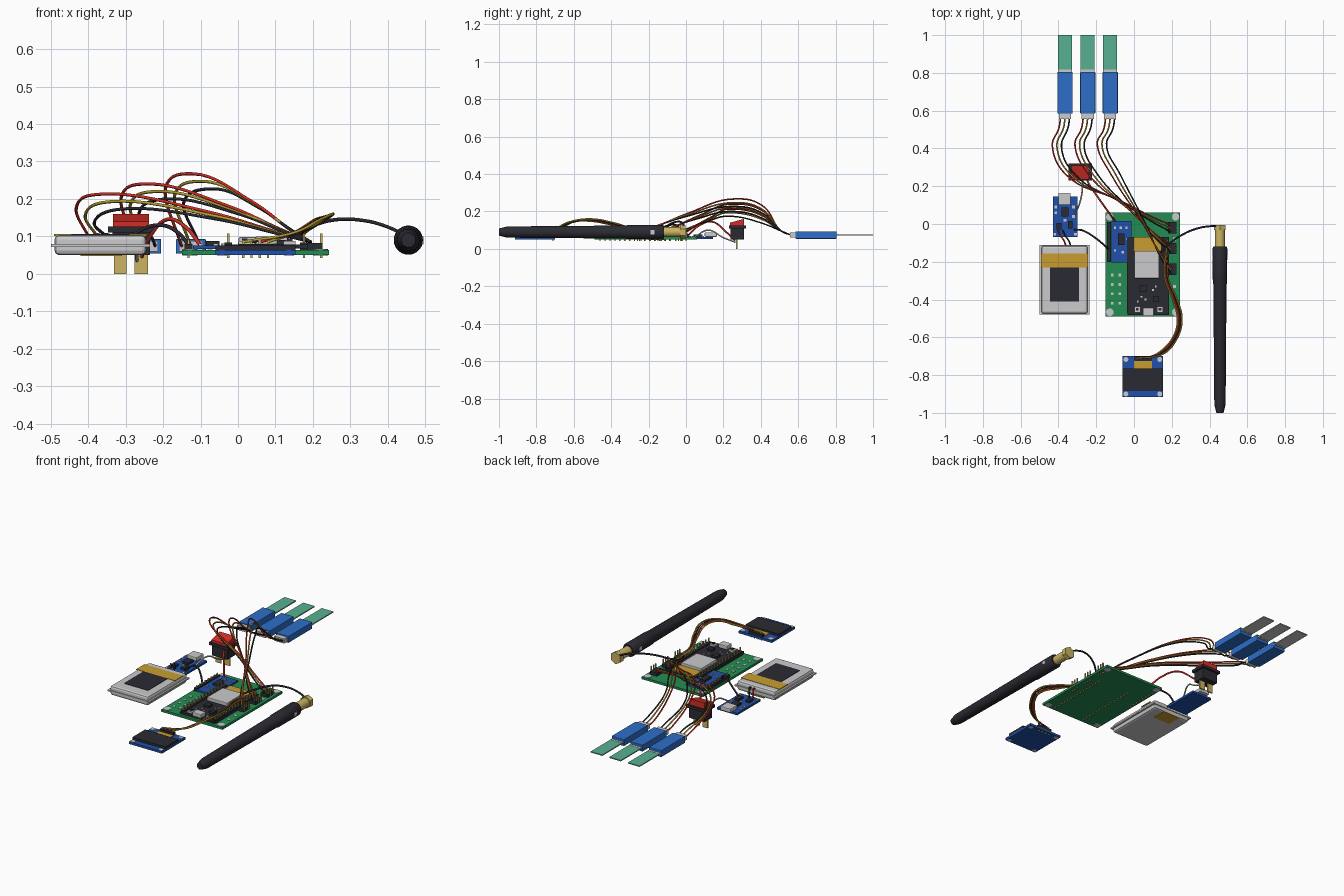
import bpy, bmesh, math
from mathutils import Matrix, Vector


def mat(name, r, g, b):
    m = bpy.data.materials.new(name)
    lin = [((c / 255 + 0.055) / 1.055) ** 2.4 for c in (r, g, b)]
    m.diffuse_color = (*lin, 1)
    return m


GREEN = mat("board green", 36, 140, 82)
NAVY = mat("board blue", 32, 80, 168)
BLUE = mat("sensor blue", 45, 110, 200)
TEAL = mat("strip teal", 88, 176, 146)
DARK = mat("charcoal", 42, 42, 50)
SILVER = mat("silver", 203, 203, 205)
TAPE = mat("tape gold", 200, 158, 48)
BRASS = mat("brass", 203, 180, 98)
RED = mat("red", 210, 45, 38)
OLIVE = mat("wire yellow", 182, 160, 48)


def finish(name, bm, m, bevel=0, smooth=False):
    bmesh.ops.recalc_face_normals(bm, faces=bm.faces)
    me = bpy.data.meshes.new(name)
    bm.to_mesh(me)
    bm.free()
    me.materials.append(m)
    ob = bpy.data.objects.new(name, me)
    bpy.context.collection.objects.link(ob)
    if bevel:
        b = ob.modifiers.new("bevel", "BEVEL")
        b.width, b.segments = bevel, 2
    if smooth:
        bpy.ops.object.select_all(action="DESELECT")
        ob.select_set(True)
        bpy.context.view_layer.objects.active = ob
        bpy.ops.object.shade_smooth_by_angle(angle=math.radians(35))
    return ob


def boxes(name, m, *bounds, bevel=0):
    """One object of boxes, each (x0, x1, y0, y1, z0, z1)."""
    bm = bmesh.new()
    for x0, x1, y0, y1, z0, z1 in bounds:
        mx = Matrix.Translation(((x0 + x1) / 2, (y0 + y1) / 2, (z0 + z1) / 2))
        bmesh.ops.create_cube(bm, size=1, matrix=mx @ Matrix.Diagonal((x1 - x0, y1 - y0, z1 - z0, 1)))
    return finish(name, bm, m, bevel)


def posts(pts, r, z0, z1):
    return [(x - r, x + r, y - r, y + r, z0, z1) for x, y in pts]


def discs(name, m, pts, r, z0, z1):
    bm = bmesh.new()
    for x, y in pts:
        bmesh.ops.create_cone(bm, cap_ends=True, segments=16, radius1=r, radius2=r, depth=z1 - z0,
                              matrix=Matrix.Translation((x, y, (z0 + z1) / 2)))
    return finish(name, bm, m, smooth=True)


def lathe_y(name, m, x, z, profile, n, smooth=True):
    """Closed turned solid along y from (y, radius) pairs."""
    bm = bmesh.new()
    rings = [[bm.verts.new((x + r * math.sin(2 * math.pi * k / n), y, z + r * math.cos(2 * math.pi * k / n)))
              for k in range(n)] for y, r in profile]
    for a, b in zip(rings, rings[1:]):
        for k in range(n):
            bm.faces.new((a[k], a[(k + 1) % n], b[(k + 1) % n], b[k]))
    bm.faces.new(rings[0])
    bm.faces.new(rings[-1])
    return finish(name, bm, m, smooth=smooth)


def wire(name, m, pts, r=0.0042):
    cu = bpy.data.curves.new(name, "CURVE")
    cu.dimensions = "3D"
    cu.bevel_depth, cu.bevel_resolution, cu.resolution_u = r, 1, 8
    cu.use_fill_caps = True
    sp = cu.splines.new("BEZIER")
    sp.bezier_points.add(len(pts) - 1)
    for p, co in zip(sp.bezier_points, pts):
        p.co = co
        p.handle_left_type = p.handle_right_type = "AUTO"
    cu.materials.append(m)
    bpy.context.collection.objects.link(bpy.data.objects.new(name, cu))


# Battery pouch with edge seam, tape and label
boxes("battery_body", SILVER, (-0.49, -0.245, -0.475, -0.115, 0.05, 0.104), bevel=0.012)
boxes("battery_seam", SILVER, (-0.50, -0.235, -0.48, -0.11, 0.072, 0.08))
boxes("battery_tape", TAPE, (-0.492, -0.243, -0.23, -0.155, 0.101, 0.106), (-0.42, -0.31, -0.2, -0.114, 0.048, 0.052))
boxes("battery_label", DARK, (-0.445, -0.29, -0.41, -0.23, 0.101, 0.106))

# Charging board
boxes("charger_board", NAVY, (-0.43, -0.30, -0.07, 0.145, 0.052, 0.064))
boxes("charger_socket", SILVER, (-0.40, -0.335, 0.10, 0.165, 0.064, 0.088), bevel=0.005)
boxes("charger_chips", DARK, (-0.385, -0.348, 0.04, 0.088, 0.064, 0.077), (-0.35, -0.325, -0.025, 0.015, 0.064, 0.075),
      (-0.41, -0.385, -0.03, 0.005, 0.064, 0.075))
boxes("charger_parts", SILVER, *posts([(-0.415, 0.06), (-0.415, 0.09), (-0.32, 0.04), (-0.32, 0.09),
      (-0.42, -0.055), (-0.31, -0.055), (-0.365, 0.02)], 0.007, 0.064, 0.069))

# Rocker switch
boxes("switch_body", DARK, (-0.335, -0.235, 0.238, 0.31, 0.05, 0.112), (-0.347, -0.223, 0.23, 0.32, 0.11, 0.126))
bm = bmesh.new()
bmesh.ops.create_cube(bm, size=1, matrix=Matrix.Translation((-0.286, 0.272, 0.142)) @ Matrix.Diagonal((0.096, 0.075, 0.036, 1)))
for v in bm.verts:
    if v.co.z > 0.142 and v.co.y < 0.27:
        v.co.z -= 0.02
finish("switch_rocker", bm, RED)
boxes("switch_prongs", BRASS, (-0.331, -0.298, 0.268, 0.276, 0.0, 0.052), (-0.276, -0.24, 0.268, 0.276, 0.0, 0.052))

# Three moisture style probes with ribbon ends and three wires each
for i, cx in enumerate((-0.365, -0.245, -0.126)):
    boxes("probe_case", BLUE, (cx - 0.04, cx + 0.04, 0.585, 0.805, 0.054, 0.093), bevel=0.003)
    boxes("probe_connector", SILVER, (cx - 0.032, cx + 0.032, 0.556, 0.586, 0.06, 0.087),
          (cx - 0.037, cx + 0.037, 0.804, 0.818, 0.071, 0.079))
    boxes("probe_strip", TEAL, (cx - 0.037, cx + 0.037, 0.8, 1.0, 0.075, 0.078))
    boxes("probe_strip_back", SILVER, (cx - 0.037, cx + 0.037, 0.8, 1.0, 0.072, 0.075))
    for j, m in enumerate((RED, OLIVE, DARK)):
        x, top = cx + (j - 1) * 0.024, 0.213 + 0.027 * i - 0.02 * j
        end = Vector((0.195, -0.005 - 0.11 * i - 0.018 * j, 0.085))
        peak = Vector((x + 0.03, 0.26, top))
        mid = peak.lerp(end, 0.5) + Vector((0, 0, 0.017))
        late = peak.lerp(end, 0.85) + Vector((-0.01, 0, 0.008))
        wire("probe_wire", m, [(x, 0.56, 0.074), (x - 0.008, 0.51, 0.095), (x - 0.043, 0.41, top - 0.037), peak, mid, late, end])

# Main carrier board
boxes("main_board", GREEN, (-0.15, 0.243, -0.49, 0.06, 0.05, 0.063))
discs("main_board_mounts", SILVER, [(-0.128, -0.467), (0.22, -0.467), (-0.128, 0.038), (0.22, 0.038)], 0.02, 0.049, 0.066)
boxes("main_board_pads", SILVER, *posts([(x, -0.27 - 0.05 * k) for x in (-0.115, -0.075) for k in range(4)], 0.007, 0.062, 0.065),
      *posts([(0.215, -0.08), (0.215, -0.13), (0.215, -0.33), (0.215, -0.39)], 0.008, 0.062, 0.065))
boxes("terminal_headers", DARK, *[(0.18, 0.225, y - 0.03, y + 0.03, 0.063, 0.082) for y in (-0.02, -0.13, -0.24)])
boxes("terminal_pins", BRASS, *posts([(0.222, y + d) for y in (-0.02, -0.13, -0.24) for d in (-0.02, 0, 0.02)], 0.003, 0.042, 0.108))

# Small converter module on the left
boxes("module_board", NAVY, (-0.12, -0.012, -0.205, 0.015, 0.066, 0.076))
boxes("module_chips", DARK, (-0.085, -0.05, -0.11, -0.05, 0.076, 0.088), (-0.143, -0.122, -0.2, 0.01, 0.063, 0.08))
boxes("module_parts", SILVER, *posts([(-0.1, -0.02), (-0.07, -0.02), (-0.04, -0.02), (-0.035, -0.08),
      (-0.1, -0.14), (-0.06, -0.15)], 0.006, 0.076, 0.081))
boxes("module_pins", BRASS, *posts([(-0.132, -0.19 + 0.027 * k) for k in range(8)], 0.003, 0.042, 0.092))

# Controller board with shield, antenna area, socket and buttons
boxes("controller_board", DARK, (-0.035, 0.185, -0.482, -0.07, 0.067, 0.078))
boxes("controller_antenna_area", TAPE, (0.0, 0.142, -0.142, -0.07, 0.076, 0.083))
boxes("controller_shield", SILVER, (0.002, 0.132, -0.288, -0.142, 0.078, 0.098), bevel=0.003)
boxes("controller_socket", SILVER, (0.047, 0.105, -0.488, -0.443, 0.078, 0.1), bevel=0.004)
boxes("controller_buttons", SILVER, *posts([(0.018, -0.452), (0.138, -0.452)], 0.016, 0.078, 0.088))
boxes("controller_button_caps", DARK, *posts([(0.018, -0.452), (0.138, -0.452)], 0.007, 0.086, 0.094))
boxes("controller_chip", DARK, (0.03, 0.065, -0.36, -0.325, 0.078, 0.09), (0.1, 0.13, -0.41, -0.38, 0.078, 0.09))
boxes("controller_parts", SILVER, *posts([(0.04, -0.385), (0.06, -0.4), (0.1, -0.35), (0.115, -0.33), (0.02, -0.41)], 0.005, 0.078, 0.083))
sides = (-0.026, 0.176)
boxes("controller_headers", DARK, *[(x - 0.01, x + 0.01, -0.47, -0.075, 0.062, 0.083) for x in sides])
boxes("controller_pins", BRASS, *posts([(x, -0.46 + 0.0265 * k) for x in sides for k in range(15)], 0.003, 0.042, 0.108))

# Display
boxes("display_board", NAVY, (-0.06, 0.153, -0.915, -0.70, 0.05, 0.063))
boxes("display_screen", DARK, (-0.06, 0.153, -0.882, -0.765, 0.063, 0.076))
boxes("display_ribbon", TAPE, (0.0, 0.094, -0.766, -0.725, 0.063, 0.068))
discs("display_mounts", SILVER, [(x, y) for x in (-0.043, 0.136) for y in (-0.9, -0.717)], 0.013, 0.049, 0.065)
boxes("display_header", DARK, (0.002, 0.092, -0.722, -0.702, 0.062, 0.079))
boxes("display_pins", BRASS, *posts([(0.014 + 0.022 * k, -0.712) for k in range(4)], 0.003, 0.042, 0.09))
for k, m in enumerate((OLIVE, DARK, RED, OLIVE)):
    s = 0.008 * k
    wire("display_wire", m, [(0.014 + 0.022 * k, -0.712, 0.085), (0.15, -0.69 + s, 0.11), (0.22 - s / 2, -0.62 + s, 0.145),
         (0.254 - s, -0.51, 0.16 - s / 2), (0.225 - s, -0.39, 0.14 - s / 2), (0.185 - s, -0.3 + s, 0.115), (0.172, -0.2 + 3 * s, 0.1)])

# Aerial with brass connector and feed cable
lathe_y("aerial_rod", DARK, 0.455, 0.09, [(-1.0, 0.019), (-0.965, 0.028), (-0.95, 0.03), (-0.32, 0.035), (-0.31, 0.038),
        (-0.13, 0.039), (-0.118, 0.034)], 28)
lathe_y("aerial_sleeve", BRASS, 0.455, 0.09, [(-0.12, 0.026), (-0.03, 0.026)], 20)
lathe_y("aerial_nut", BRASS, 0.455, 0.09, [(-0.032, 0.035), (-0.004, 0.035)], 6, smooth=False)
boxes("aerial_pivot", SILVER, (0.416, 0.496, -0.19, -0.168, 0.078, 0.1))
wire("aerial_cable", DARK, [(0.45, -0.012, 0.1), (0.4, -0.012, 0.125), (0.33, -0.025, 0.143), (0.25, -0.06, 0.143),
     (0.18, -0.11, 0.12), (0.132, -0.16, 0.099)], 0.0052)

# Power wiring
wire("switch_board_wire", RED, [(-0.257, 0.262, 0.045), (-0.24, 0.215, 0.09), (-0.19, 0.14, 0.145), (-0.14, 0.07, 0.125), (-0.1, 0.015, 0.076)], 0.005)
wire("switch_charger_wire", SILVER, [(-0.27, 0.265, 0.035), (-0.272, 0.2, 0.06), (-0.285, 0.12, 0.1), (-0.312, 0.05, 0.066)])
wire("charger_board_wire", DARK, [(-0.315, -0.03, 0.066), (-0.27, -0.035, 0.11), (-0.21, -0.07, 0.13), (-0.16, -0.11, 0.11), (-0.128, -0.14, 0.07)], 0.005)
for x, m in ((-0.395, RED), (-0.37, DARK)):
    wire("battery_wire", m, [(x + 0.035, -0.118, 0.085), (x + 0.025, -0.09, 0.103), (x + 0.005, -0.06, 0.1), (x - 0.008, -0.035, 0.066)])
